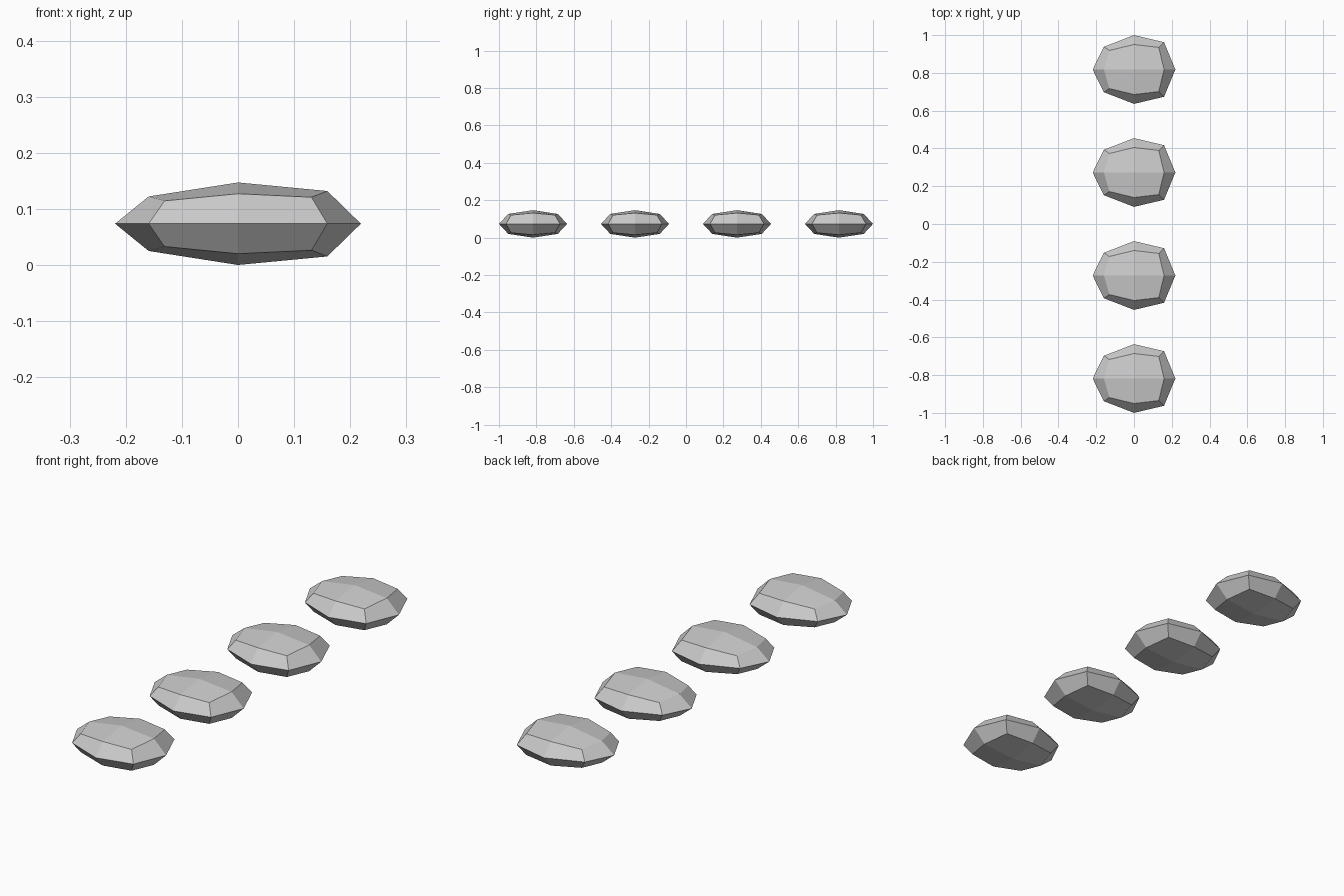
import bpy, bmesh

if "Cube" in bpy.data.objects:
    bpy.data.objects.remove(bpy.data.objects["Cube"])

HALF = (0.219, 0.182, 0.0735)   # half sizes of one stone
SPACING = 0.5453
TAPER = 0.125                   # stone is fuller towards +x
ROUND = {1: 1.0, 2: 0.727, 3: 0.598}  # face centre, edge middle, corner


def stone_mesh():
    # Cube cut once per edge, then pulled towards a rounded pebble
    bm = bmesh.new()
    bmesh.ops.create_cube(bm, size=2)
    bmesh.ops.subdivide_edges(bm, edges=bm.edges[:], cuts=1, use_grid_fill=True)
    for v in bm.verts:
        c = [round(a) for a in v.co]
        r = ROUND[sum(abs(a) for a in c)]
        x, y, z = (a * r for a in c)
        t = 1 + TAPER * x
        v.co = (x * HALF[0], y * t * HALF[1], z * t * HALF[2])
    bmesh.ops.recalc_face_normals(bm, faces=bm.faces[:])
    mesh = bpy.data.meshes.new("stepping_stone")
    bm.to_mesh(mesh)
    bm.free()
    return mesh


# Row of four identical stepping stones
mesh = stone_mesh()
for i in range(4):
    stone = bpy.data.objects.new(f"stepping_stone_{i + 1}", mesh)
    stone.location = (0, (i - 1.5) * SPACING, HALF[2])
    bpy.context.collection.objects.link(stone)
